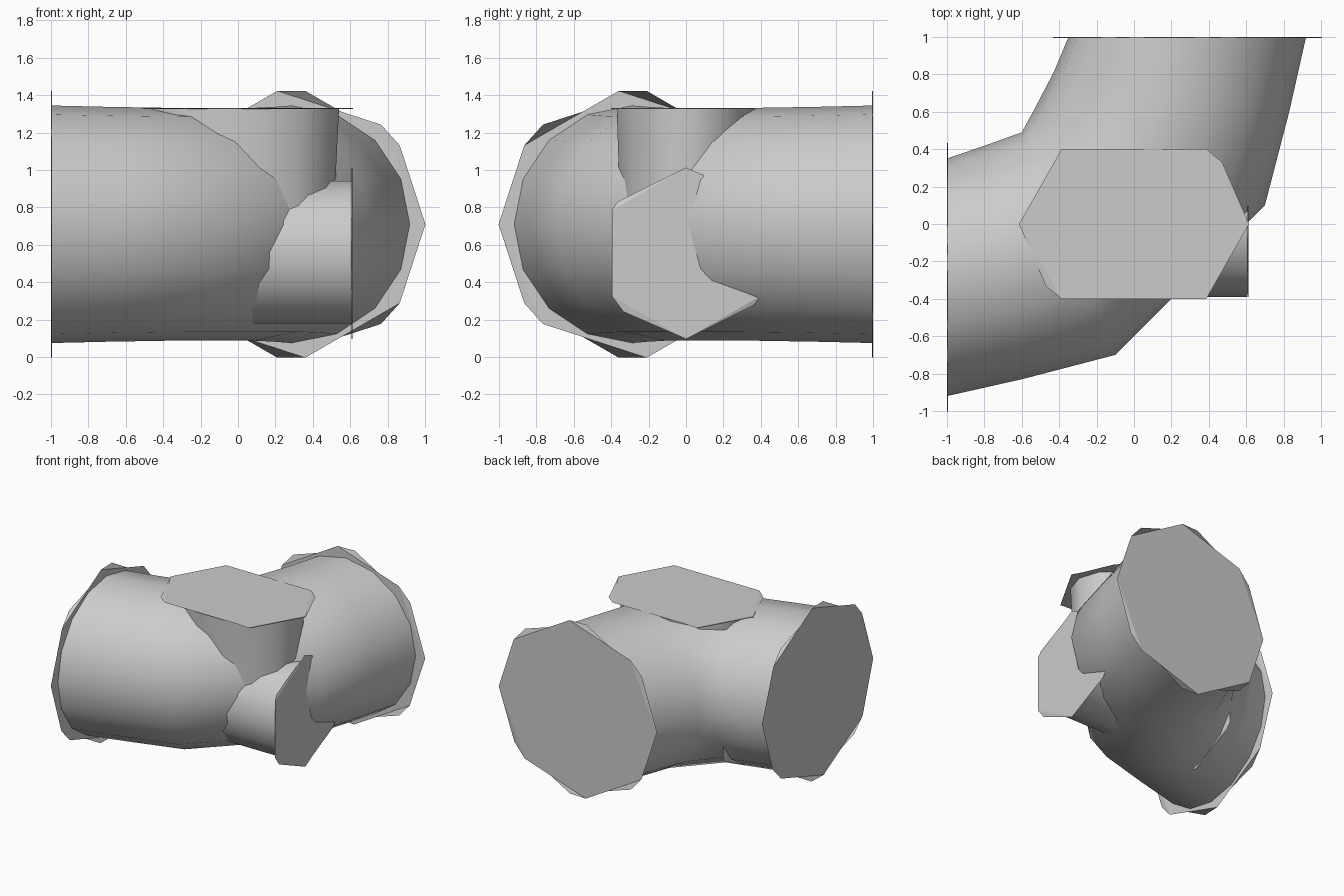
import bpy, math
from mathutils import Vector as V

if "Cube" in bpy.data.objects:
    bpy.data.objects.remove(bpy.data.objects["Cube"])

MID = 0.71  # height of the main pipe axis


def make(name, rings, angle, caps=True):
    """Skin a list of equal-length vertex rings into one object."""
    n = len(rings[0])
    verts = [p for r in rings for p in r]
    faces = [(i * n + j, i * n + (j + 1) % n, (i + 1) * n + (j + 1) % n, (i + 1) * n + j)
             for i in range(len(rings) - 1) for j in range(n)]
    if caps:
        faces += [tuple(range(n))[::-1], tuple(range(len(verts) - n, len(verts)))]
    me = bpy.data.meshes.new(name)
    me.from_pydata(verts, [], faces)
    ob = bpy.data.objects.new(name, me)
    bpy.context.collection.objects.link(ob)
    bpy.ops.object.select_all(action='DESELECT')
    ob.select_set(True)
    bpy.context.view_layer.objects.active = ob
    bpy.ops.object.mode_set(mode='EDIT')
    bpy.ops.mesh.select_all(action='SELECT')
    bpy.ops.mesh.normals_make_consistent(inside=False)
    bpy.ops.object.mode_set(mode='OBJECT')
    if angle:
        bpy.ops.object.shade_smooth_by_angle(angle=math.radians(angle))
    return ob


def ring(c, u, v, degs):
    """Elliptical ring around c with half axes u and v."""
    c, u, v = V(c), V(u), V(v)
    return [c + u * math.cos(math.radians(a)) + v * math.sin(math.radians(a)) for a in degs]


def even(n):
    return [360 * i / n for i in range(n)]


# Bent main pipe: inner and outer edge points in plan, with half height
half = [((-1, .35), (-1, -.92), .635), ((-.81, .415), (-.6, -.83), .628),
        ((-.6, .49), (-.1, -.7), .622)]
other = [((.35 - .70, 1), (.92, 1), .635), ((-.43, .81), (.83, .6), .628),
         ((-.54, .6), (.7, .1), .622)]
rings = []
for a, b, h in half + other[::-1]:
    a, b = V((*a, MID)), V((*b, MID))
    rings.append(ring((a + b) / 2, (b - a) / 2, (0, 0, h), even(16)))
make('main_pipe', rings, 60)

# Thin eight-sided flanges on both pipe ends; the two faces are twisted apart
outer = [0, 36, 84, 132, 180, 216, 264, 312]
inner = [0, 48, 96, 144, 180, 228, 276, 324]
R = .717
make('back_flange', [ring((.285, .994, MID), (R, 0, 0), (0, 0, R), inner),
                     ring((.285, 1, MID), (R, 0, 0), (0, 0, R), outer)], 0)
make('left_flange', [ring((-.994, -.285, MID), (0, R, 0), (0, 0, R), inner),
                     ring((-1, -.285, MID), (0, R, 0), (0, 0, R), outer)], 0)

# Side branch running through the pipe, with a six-sided flange at each end
r = .39
make('side_branch', [ring((x, 0, .56), (0, r, 0), (0, 0, r), even(14))
                     for x in (-.6, .608)], 60)
h_out = [30, 90, 150, 210, 270, 330]
h_in = [43, 90, 143, 223, 270, 323]
for s, name in ((1, 'right_branch_flange'), (-1, 'left_branch_flange')):
    make(name, [ring((s * .607, 0, .555), (0, .458, 0), (0, 0, .458), h_in),
                ring((s * .612, 0, .555), (0, .458, 0), (0, 0, .458), h_out)], 0)

# Oval upright branch and its flange
make('top_branch', [ring((0, 0, z), (k * .54, 0, 0), (0, k * .38, 0), even(14))
                    for z, k in ((.7, .96), (1.0, .97), (1.328, 1))], 60)
make('top_branch_flange', [
    ring((0, 0, 1.326), (.615, 0, 0), (0, .515, 0), [0, 40, 129, 180, 220, 309]),
    ring((0, 0, 1.332), (.615, 0, 0), (0, .515, 0), [0, 51, 129, 180, 231, 309])], 0)
